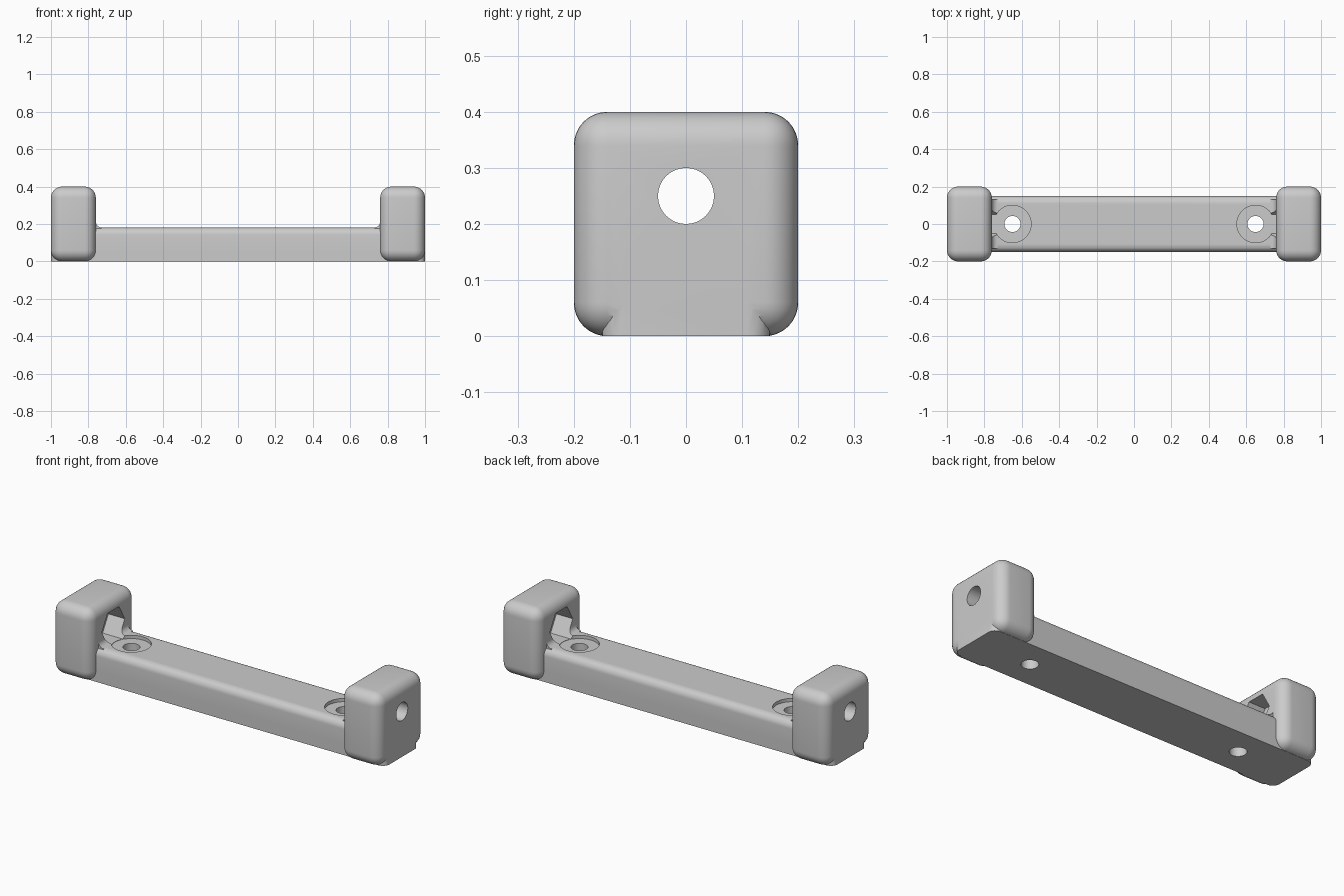
import bpy, bmesh, math
from mathutils import Matrix, Vector

if "Cube" in bpy.data.objects:
    bpy.data.objects.remove(bpy.data.objects["Cube"])

BAR_TOP = 0.182
grey = bpy.data.materials.new("light grey")
grey.diffuse_color = (0.6, 0.6, 0.6, 1)
grey.use_nodes = True
grey.node_tree.nodes["Principled BSDF"].inputs["Base Color"].default_value = grey.diffuse_color


def finish(bm, name):
    bmesh.ops.recalc_face_normals(bm, faces=bm.faces)
    me = bpy.data.meshes.new(name)
    bm.to_mesh(me)
    bm.free()
    me.materials.append(grey)
    ob = bpy.data.objects.new(name, me)
    bpy.context.collection.objects.link(ob)
    return ob


def rounded_box(name, lo, hi, radius, segments, keep_bottom_sharp=False):
    lo, hi = Vector(lo), Vector(hi)
    bm = bmesh.new()
    bmesh.ops.create_cube(bm, size=1)
    for v in bm.verts:
        v.co = Vector([(lo[i] + hi[i]) / 2 + v.co[i] * (hi[i] - lo[i]) for i in range(3)])
    edges = [e for e in bm.edges
             if not (keep_bottom_sharp and all(v.co.z < lo.z + 1e-4 for v in e.verts))]
    bmesh.ops.bevel(bm, geom=edges, offset=radius, segments=segments,
                    profile=0.5, affect='EDGES', clamp_overlap=True)
    return finish(bm, name)


def prism(name, sides, radius, length, centre, along_x=False):
    bm = bmesh.new()
    bmesh.ops.create_cone(bm, cap_ends=True, segments=sides, radius1=radius,
                          radius2=radius, depth=length)
    if along_x:
        # a corner points sideways, so a hexagon gets a flat top and bottom
        v0 = min(bm.verts, key=lambda v: -v.co.y).co
        spin = math.pi / 2 - math.atan2(v0.y, v0.x)
        bmesh.ops.rotate(bm, verts=bm.verts, matrix=Matrix.Rotation(spin, 3, 'Z'))
        bmesh.ops.rotate(bm, verts=bm.verts, matrix=Matrix.Rotation(math.pi / 2, 3, 'Y'))
    bmesh.ops.translate(bm, verts=bm.verts, vec=centre)
    return finish(bm, name)


def fillet(side):
    # concave strip between bar top and end block
    r, x, z = 0.03, 0.76, BAR_TOP
    pts = [(x + 0.02, z - 0.03), (x + 0.02, z + r)]
    for i in range(7):
        a = math.radians(90 * i / 6)
        pts.append((x - r + r * math.cos(a) * 1.0, z + r - r * math.sin(a)))
    pts.append((x - r, z - 0.03))
    bm = bmesh.new()
    f = bm.faces.new([bm.verts.new((side * px, -0.13, pz)) for px, pz in pts])
    out = bmesh.ops.extrude_face_region(bm, geom=[f])['geom']
    bmesh.ops.translate(bm, vec=(0, 0.26, 0),
                        verts=[g for g in out if isinstance(g, bmesh.types.BMVert)])
    return finish(bm, "fillet")


def combine(target, other, operation):
    m = target.modifiers.new("combine", 'BOOLEAN')
    m.operation, m.solver, m.object = operation, 'EXACT', other
    bpy.context.view_layer.objects.active = target
    bpy.ops.object.modifier_apply(modifier=m.name)
    bpy.data.objects.remove(other)


# Base bar with a sharp flat underside
bar = rounded_box("handle_bracket", (-1, -0.15, 0), (1, 0.15, BAR_TOP), 0.04, 6, True)

# Rounded end blocks and their fillets
for s in (-1, 1):
    xs = sorted((s * 0.76, s * 1.0))
    combine(bar, rounded_box("end_block", (xs[0], -0.2, 0), (xs[1], 0.2, 0.4), 0.06, 8), 'UNION')
    combine(bar, fillet(s), 'UNION')

# Screw holes, counterbores, bolt holes and hexagonal nut pockets
for s in (-1, 1):
    combine(bar, prism("counterbore", 48, 0.1, 0.2, (s * 0.65, 0, BAR_TOP + 0.082)), 'DIFFERENCE')
    combine(bar, prism("screw_hole", 32, 0.043, 0.6, (s * 0.65, 0, 0.1)), 'DIFFERENCE')
    combine(bar, prism("nut_pocket", 6, 0.1, 0.16, (s * 0.78, 0, 0.252), True), 'DIFFERENCE')
    combine(bar, prism("bolt_hole", 32, 0.05, 0.4, (s * 0.95, 0, 0.25), True), 'DIFFERENCE')

bpy.ops.object.select_all(action='DESELECT')
bar.select_set(True)
bpy.context.view_layer.objects.active = bar
bpy.ops.object.shade_smooth_by_angle(angle=math.radians(30))
